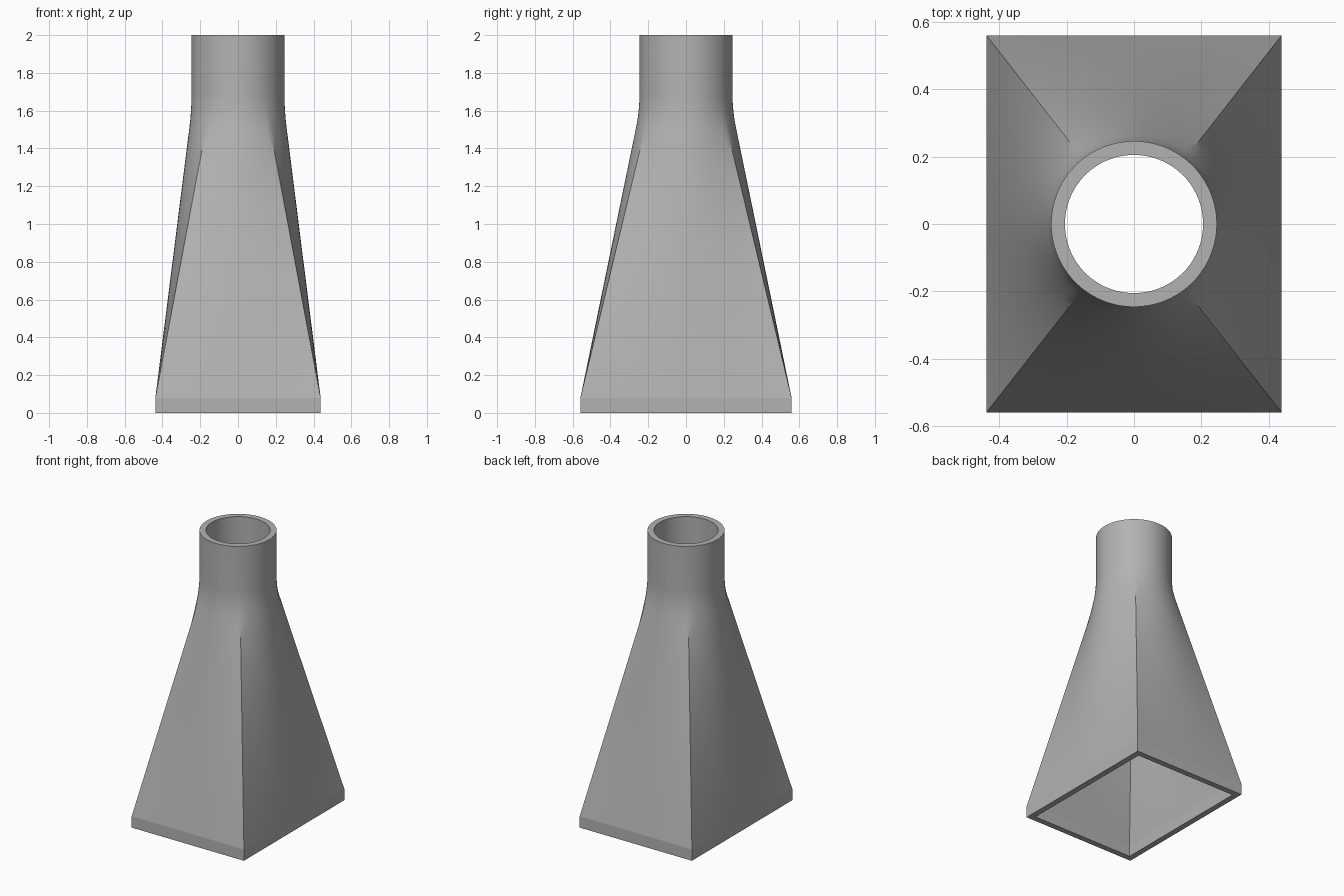
import bpy, bmesh
from math import atan2, cos, sin, pi, radians

if "Cube" in bpy.data.objects:
    bpy.data.objects.remove(bpy.data.objects["Cube"], do_unlink=True)

HALF_X, HALF_Y = 0.4375, 0.559   # rectangular mouth
RADIUS, WALL = 0.246, 0.041      # round spout and shell thickness
COLLAR, NECK, TOP = 0.08, 1.6, 2.0
BLEND = 0.06                     # softness of the bend into the spout
SIDE_STEPS, RISE_STEPS = 20, 24

# Angles around the duct, with an exact sample on every corner
corner = atan2(HALF_Y, HALF_X)
stops = [-corner, corner, pi - corner, pi + corner, 2 * pi - corner]
angles = [a + (b - a) * i / SIDE_STEPS
          for a, b in zip(stops, stops[1:]) for i in range(SIDE_STEPS)]


def roundness(z):
    """0 is the rectangle, 1 the circle, easing softly into the spout."""
    u = max(0, (z - COLLAR) / (NECK - COLLAR))
    if u < 1 - BLEND:
        return u
    if u > 1 + BLEND:
        return 1
    return u - (u - 1 + BLEND) ** 2 / (4 * BLEND)


def section(bm, z, inset):
    """One ring of vertices of the outer (inset 0) or inner wall."""
    t = roundness(z)
    ring = []
    for a in angles:
        c, s = cos(a), sin(a)
        reach = 1 / max(abs(c) / HALF_X, abs(s) / HALF_Y)
        x = c * reach * (HALF_X - inset) / HALF_X
        y = s * reach * (HALF_Y - inset) / HALF_Y
        r = RADIUS - inset
        ring.append(bm.verts.new((x + (r * c - x) * t, y + (r * s - y) * t, z)))
    return ring


# Heights: collar, straight taper, then finer steps through the bend
bend_low = NECK - BLEND * (NECK - COLLAR)
bend_high = NECK + BLEND * (NECK - COLLAR)
heights = [0]
heights += [COLLAR + (bend_low - COLLAR) * i / RISE_STEPS for i in range(RISE_STEPS)]
heights += [bend_low + (bend_high - bend_low) * i / 8 for i in range(9)]
heights.append(TOP)

# Closed shell: up the outside, over the rim, down the inside
bm = bmesh.new()
rings = [section(bm, z, 0) for z in heights]
rings += [section(bm, z, WALL) for z in reversed(heights)]
n = len(angles)
for low, high in zip(rings, rings[1:] + rings[:1]):
    for i in range(n):
        j = (i + 1) % n
        bm.faces.new((low[i], low[j], high[j], high[i]))
bmesh.ops.recalc_face_normals(bm, faces=bm.faces)

mesh = bpy.data.meshes.new("duct_adapter")
bm.to_mesh(mesh)
bm.free()
duct = bpy.data.objects.new("duct_adapter", mesh)
bpy.context.collection.objects.link(duct)

# Plain grey material
grey = bpy.data.materials.new("plain_grey")
grey.use_nodes = True
colour = (0.45, 0.45, 0.45, 1)
grey.diffuse_color = colour
grey.node_tree.nodes["Principled BSDF"].inputs["Base Color"].default_value = colour
mesh.materials.append(grey)

# Smooth walls, sharp corners and rims, crisp top edge on the collar
bpy.ops.object.select_all(action="DESELECT")
duct.select_set(True)
bpy.context.view_layer.objects.active = duct
bpy.ops.object.shade_smooth_by_angle(angle=radians(30))
for edge in mesh.edges:
    if all(abs(mesh.vertices[v].co.z - COLLAR) < 1e-4 for v in edge.vertices):
        edge.use_edge_sharp = True
